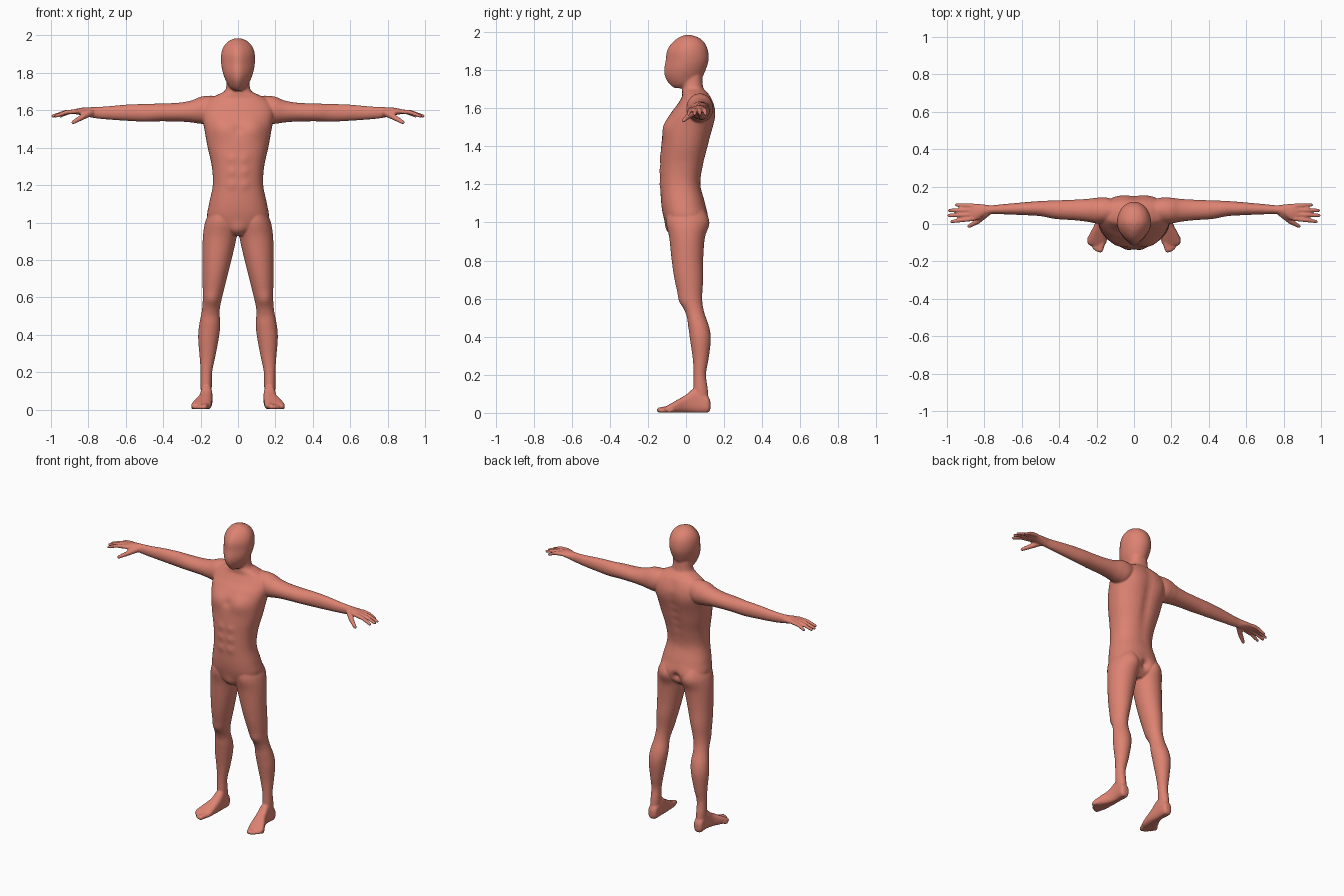
import bpy, bmesh, math
from mathutils import Vector

cube = bpy.data.objects.get("Cube")
if cube:
    bpy.data.objects.remove(cube)

skin = bpy.data.materials.new("clay_red")
skin.use_nodes = True
colour = (0.72, 0.225, 0.165, 1)
skin.diffuse_color = colour
skin.node_tree.nodes["Principled BSDF"].inputs["Base Color"].default_value = colour

body = bmesh.new()
SIDES = 40
STEPS = 5
AXES = {"x": (2, 0, 1), "y": (0, 2, 1), "z": (0, 1, 2)}


def smooth_rows(rows):
    """Catmull-Rom interpolation between the given cross-sections."""
    result = []
    for i in range(len(rows) - 1):
        p, q, r, s = (rows[max(0, min(len(rows) - 1, i + k))] for k in (-1, 0, 1, 2))
        for n in range(STEPS):
            t = n / STEPS
            result.append([
                b + t * (c - a) / 2 + t * t * (a - 2.5 * b + 2 * c - d / 2)
                + t ** 3 * (1.5 * (b - c) + (d - a) / 2)
                for a, b, c, d in zip(p, q, r, s)])
    return result + [list(rows[-1])]


def loft(axis, rows, side=1, power=1.0, point=0.0):
    """Skin rounded sections; each row is position, low/high, low/high."""
    rings = []
    for t, a0, a1, b0, b1 in smooth_rows(rows):
        ring = []
        for k in range(SIDES):
            angle = math.tau * k / SIDES
            c, s = math.cos(angle), math.sin(angle)
            c = math.copysign(abs(c) ** power, c) * (1 - point * max(0, -s) ** 2)
            s = math.copysign(abs(s) ** power, s)
            local = ((a0 + a1 + c * (a1 - a0)) / 2, (b0 + b1 + s * (b1 - b0)) / 2, t)
            x, y, z = (local[i] for i in AXES[axis])
            ring.append(body.verts.new((x * side, y, z)))
        rings.append(ring)
    for low, high in zip(rings, rings[1:]):
        for k in range(SIDES):
            j = (k + 1) % SIDES
            body.faces.new((low[k], low[j], high[j], high[k]))
    body.faces.new(rings[0])
    body.faces.new(rings[-1])


def digit(points, radii, side):
    """Finger or toe: tapered segments with round joints."""
    points = [Vector((x * side, y, z)) for x, y, z in points]
    for p, r in zip(points, radii):
        ball = bmesh.ops.create_icosphere(body, subdivisions=2, radius=r)
        bmesh.ops.translate(body, verts=ball["verts"], vec=p)
    for p, q, r, s in zip(points, points[1:], radii, radii[1:]):
        turn = (q - p).to_track_quat("Z", "Y").to_matrix().to_4x4()
        turn.translation = (p + q) / 2
        bmesh.ops.create_cone(body, cap_ends=True, segments=16, radius1=r, radius2=s,
                              depth=(q - p).length, matrix=turn)


def symmetric(rows):
    return [(z, -h, h, y0, y1) for z, h, y0, y1 in rows]


# Trunk from crotch to neck
loft("z", symmetric([
    (.93, .06, -.06, .06), (.97, .14, -.095, .095), (1.03, .165, -.118, .112),
    (1.1, .155, -.13, .1), (1.2, .135, -.135, .077), (1.3, .14, -.135, .092),
    (1.4, .162, -.13, .118), (1.5, .18, -.115, .14), (1.57, .193, -.082, .152),
    (1.62, .19, -.045, .147), (1.66, .155, -.022, .13), (1.685, .105, -.02, .11),
    (1.71, .067, -.02, .09), (1.78, .06, -.02, .085)]), power=.88)

# Head with a tapering face
loft("z", symmetric([
    (1.705, .026, -.06, .05), (1.725, .048, -.085, .07), (1.76, .066, -.108, .085),
    (1.8, .081, -.115, .103), (1.85, .09, -.107, .118), (1.9, .09, -.1, .116),
    (1.94, .077, -.076, .1), (1.97, .05, -.04, .068), (1.985, .015, -.005, .025)]),
    point=.35)

for side in (1, -1):
    # Leg
    loft("z", [
        (1.06, .02, .15, -.1, .095), (1, .002, .176, -.105, .112),
        (.92, .008, .188, -.088, .098), (.8, .035, .19, -.075, .09),
        (.7, .06, .19, -.06, .09), (.6, .085, .188, -.035, .085),
        (.53, .098, .193, -.005, .095), (.45, .095, .208, .012, .122),
        (.38, .103, .213, .022, .13), (.28, .122, .205, .036, .118),
        (.2, .138, .2, .04, .105), (.12, .14, .2, .04, .115),
        (.03, .145, .195, .05, .12)], side)
    # Foot and toes
    loft("y", [
        (.128, .155, .185, .02, .06), (.112, .14, .2, 0, .09), (.05, .137, .2, 0, .13),
        (0, .137, .21, 0, .095), (-.05, .14, .235, 0, .066),
        (-.09, .145, .25, 0, .043), (-.112, .155, .243, .004, .03)], side, power=.75)
    for i in range(5):
        r = .018 - .0017 * i
        tip = (.18 + .0155 * i, -.14 + .0033 * i * i, r * .8)
        digit([(.163 + .0185 * i, -.08 + .002 * i, r + .004), tip], [r, r * .8], side)
    # Arm
    loft("x", [
        (.08, .02, .12, 1.57, 1.675), (.15, .005, .14, 1.53, 1.678),
        (.2, .003, .14, 1.528, 1.672), (.25, .012, .134, 1.535, 1.652),
        (.32, .02, .13, 1.54, 1.64), (.42, .027, .126, 1.541, 1.636),
        (.5, .042, .123, 1.539, 1.634), (.6, .048, .115, 1.544, 1.63),
        (.7, .052, .106, 1.551, 1.621), (.76, .053, .1, 1.557, 1.618),
        (.8, .042, .104, 1.565, 1.616), (.84, .02, .108, 1.574, 1.613),
        (.875, .017, .108, 1.58, 1.606)], side)
    # Fingers and thumb
    for base, tip_x, tip_y in ((.028, .975, .013), (.051, .99, .045),
                               (.075, .988, .073), (.098, .95, .102)):
        middle = ((.865 + tip_x) / 2, (base + tip_y) / 2, 1.589)
        digit([(.86, base, 1.595), middle, (tip_x, tip_y, 1.569)],
              [.0125, .0115, .009], side)
    digit([(.79, .058, 1.588), (.835, .015, 1.562), (.882, -.012, 1.535)],
          [.021, .015, .0105], side)

bmesh.ops.recalc_face_normals(body, faces=body.faces[:])

# Fuse everything into one continuous skin
raw_mesh = bpy.data.meshes.new("body_form")
body.to_mesh(raw_mesh)
body.free()
form = bpy.data.objects.new("body_form", raw_mesh)
bpy.context.collection.objects.link(form)
remesh = form.modifiers.new("fuse", "REMESH")
remesh.mode = "VOXEL"
remesh.voxel_size = .0055
soften = form.modifiers.new("soften", "SMOOTH")
soften.factor = .5
soften.iterations = 4
fused = bpy.data.meshes.new_from_object(
    form.evaluated_get(bpy.context.evaluated_depsgraph_get()))
bpy.data.objects.remove(form)

# Muscle relief, mirrored in x: centre, radius, height
relief = [
    ((.08, -.1, 1.5), .055, .012), ((0, -.12, 1.5), .025, -.006),
    ((.09, .14, 1.54), .07, .008), ((.075, .1, 1), .055, .012),
    ((0, .1, 1), .025, -.022), ((0, -.09, .96), .04, .012),
    ((.145, -.03, .59), .035, .006), ((.145, .02, .5), .03, -.004)]
relief += [((.035, -.135, z), .026, .005) for z in (1.2, 1.27, 1.34)]
relief += [((0, .12, 1.2 + .06 * i), .035, -.009) for i in range(8)]
sculpt = bmesh.new()
sculpt.from_mesh(fused)
sculpt.normal_update()
for v in sculpt.verts:
    here = Vector((abs(v.co.x), v.co.y, v.co.z))
    push = sum(h * math.exp(-((here - Vector(c)).length / r) ** 2) for c, r, h in relief)
    v.co += v.normal * push
    v.co.z = max(v.co.z, .002)

# Seams: each part is what lies ahead of its planes
X, Z = Vector((1, 0, 0)), Vector((0, 0, 1))
neck = (Vector((0, -.02, 1.705)), Vector((0, -.42, 1)))
above_waist, below_waist = (Z * 1.1, Z), (Z * 1.1, -Z)
parts = {
    "head": [neck],
    "torso": [above_waist, (neck[0], -neck[1]), (X * .2, -X), (X * -.2, X)],
    "legs": [below_waist, (Z * .19, Z)],
}
for name, s in (("left", 1), ("right", -1)):
    parts[name + "_arm"] = [above_waist, (X * .2 * s, X * s), (X * .76 * s, X * -s)]
    parts[name + "_hand"] = [above_waist, (X * .76 * s, X * s)]
    parts[name + "_foot"] = [(Z * .19, -Z), (X * 0, X * s)]

for name, planes in parts.items():
    bm = sculpt.copy()
    for origin, normal in planes:
        bmesh.ops.bisect_plane(bm, geom=bm.verts[:] + bm.edges[:] + bm.faces[:],
                               plane_co=origin, plane_no=normal, clear_inner=True)
    for face in bm.faces:
        face.smooth = True
    mesh = bpy.data.meshes.new(name)
    bm.to_mesh(mesh)
    bm.free()
    mesh.materials.append(skin)
    bpy.context.collection.objects.link(bpy.data.objects.new(name, mesh))
sculpt.free()
bpy.data.meshes.remove(fused)
